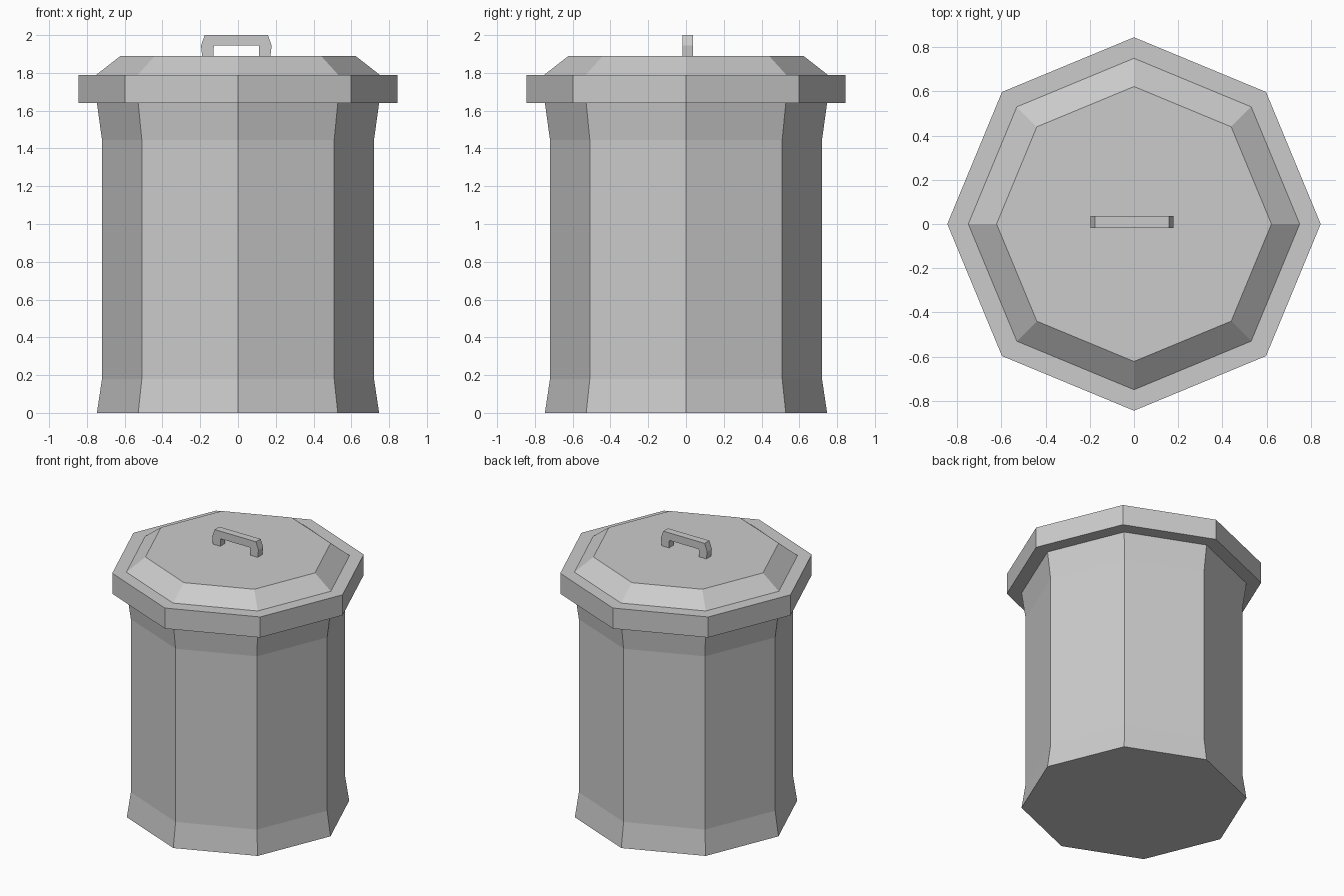
import bpy, bmesh
from math import cos, sin, pi

if "Cube" in bpy.data.objects:
    bpy.data.objects.remove(bpy.data.objects["Cube"])

SIDES = 8


def make_object(name, bm):
    bmesh.ops.recalc_face_normals(bm, faces=bm.faces)
    mesh = bpy.data.meshes.new(name)
    bm.to_mesh(mesh)
    bm.free()
    obj = bpy.data.objects.new(name, mesh)
    bpy.context.collection.objects.link(obj)
    return obj


def lathe(name, profile, cap_bottom=False, cap_top=False):
    """Eight-sided turned shape from (radius, height) points."""
    bm = bmesh.new()
    rings = [[bm.verts.new((r * cos(2 * pi * i / SIDES), r * sin(2 * pi * i / SIDES), z))
              for i in range(SIDES)] for r, z in profile]
    for low, high in zip(rings, rings[1:]):
        for i in range(SIDES):
            j = (i + 1) % SIDES
            bm.faces.new((low[i], low[j], high[j], high[i]))
    if cap_bottom:
        bm.faces.new(rings[0][::-1])
    if cap_top:
        bm.faces.new(rings[-1])
    return make_object(name, bm)


# Can body, flared at the foot and neck; its open top is closed by the lid
lathe("can_body", [(0.747, 0), (0.72, 0.18), (0.72, 1.445), (0.747, 1.64)],
      cap_bottom=True)

# Lid: overhanging rim, flat ledge, sloped shoulder and flat top
lathe("lid", [(0.747, 1.64), (0.845, 1.64), (0.845, 1.79), (0.75, 1.79), (0.622, 1.89)],
      cap_top=True)

# Handle: mirrored arch outline, extruded through its thickness
centre_x, y_front, y_back = -0.009, -0.018, 0.036
half = [(0.119, 1.945), (0.121, 1.89), (0.181, 1.89), (0.187, 1.945), (0.167, 2.0)]
outline = half + [(-x, z) for x, z in reversed(half)]
bm = bmesh.new()
face = bm.faces.new([bm.verts.new((centre_x + x, y_front, z)) for x, z in outline])
ext = bmesh.ops.extrude_face_region(bm, geom=[face], use_keep_orig=True)
new_verts = [v for v in ext["geom"] if isinstance(v, bmesh.types.BMVert)]
bmesh.ops.translate(bm, verts=new_verts, vec=(0, y_back - y_front, 0))
make_object("lid_handle", bm)
